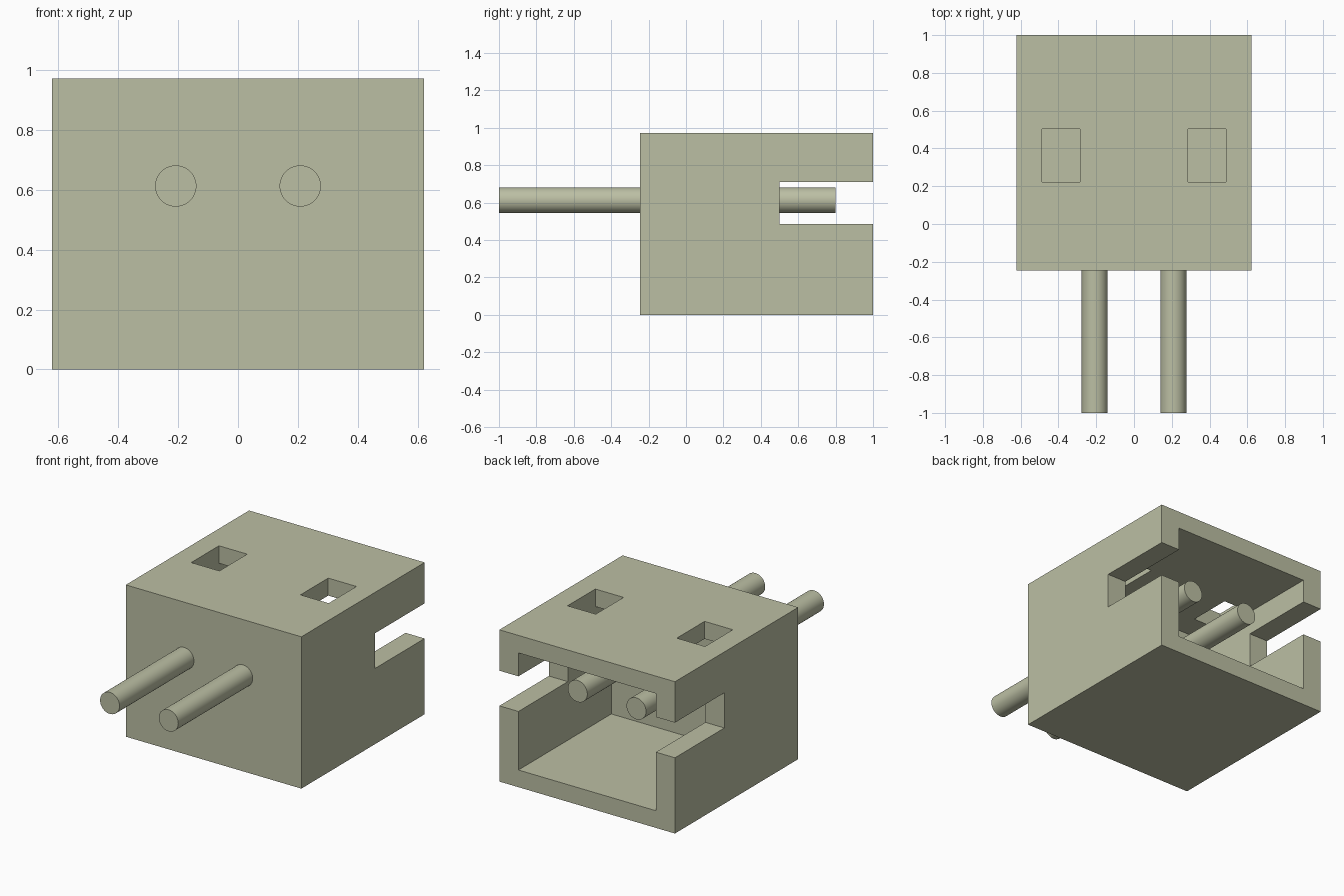
import bpy, math

cube = bpy.data.objects.get("Cube")
if cube:
    bpy.data.objects.remove(cube, do_unlink=True)

# Single flat colour
mat = bpy.data.materials.new("pale olive plastic")
mat.use_nodes = True
colour = (0.50, 0.52, 0.37, 1.0)
mat.diffuse_color = colour
bsdf = next(n for n in mat.node_tree.nodes if n.type == 'BSDF_PRINCIPLED')
bsdf.inputs["Base Color"].default_value = colour


def box(name, x, y, z):
    """Box from (min, max) pairs on each axis."""
    bpy.ops.mesh.primitive_cube_add(size=1)
    ob = bpy.context.object
    ob.name = name
    ob.location = [(a + b) / 2 for a, b in (x, y, z)]
    ob.scale = [b - a for a, b in (x, y, z)]
    bpy.ops.object.transform_apply(location=True, rotation=False, scale=True)
    ob.data.materials.append(mat)
    return ob


def cut(target, cutter):
    """Subtract a box from the target and discard it."""
    cutter.hide_render = True
    mod = target.modifiers.new(cutter.name, 'BOOLEAN')
    mod.operation = 'DIFFERENCE'
    mod.solver = 'EXACT'
    mod.object = cutter
    bpy.context.view_layer.objects.active = target
    bpy.ops.object.modifier_apply(modifier=mod.name)
    bpy.data.objects.remove(cutter, do_unlink=True)


# Housing: block with an open-backed cavity
W, H = 0.622, 0.972
INNER = 0.487
housing = box("housing", (-W, W), (-0.247, 1.0), (0, H))
cut(housing, box("cavity_cutter", (-INNER, INNER), (0.06, 1.2), (0.11, 0.86)))

# Slots through both side walls, open at the back
cut(housing, box("slot_cutter", (-1, 1), (0.5, 1.2), (0.485, 0.71)))

# Latch windows in the roof, flush with the cavity walls
for s in (-1, 1):
    xs = sorted((s * 0.287, s * INNER))
    cut(housing, box("window_cutter", xs, (0.222, 0.503), (0.8, 1.2)))

# Contact pins running through the front wall
for side, s in (("left", 1), ("right", -1)):
    bpy.ops.mesh.primitive_cylinder_add(
        vertices=48, radius=0.069, depth=1.8,
        location=(s * 0.208, -0.1, 0.613), rotation=(math.pi / 2, 0, 0))
    pin = bpy.context.object
    pin.name = side + "_pin"
    pin.data.materials.append(mat)
    bpy.ops.object.shade_smooth_by_angle(angle=math.radians(30))
